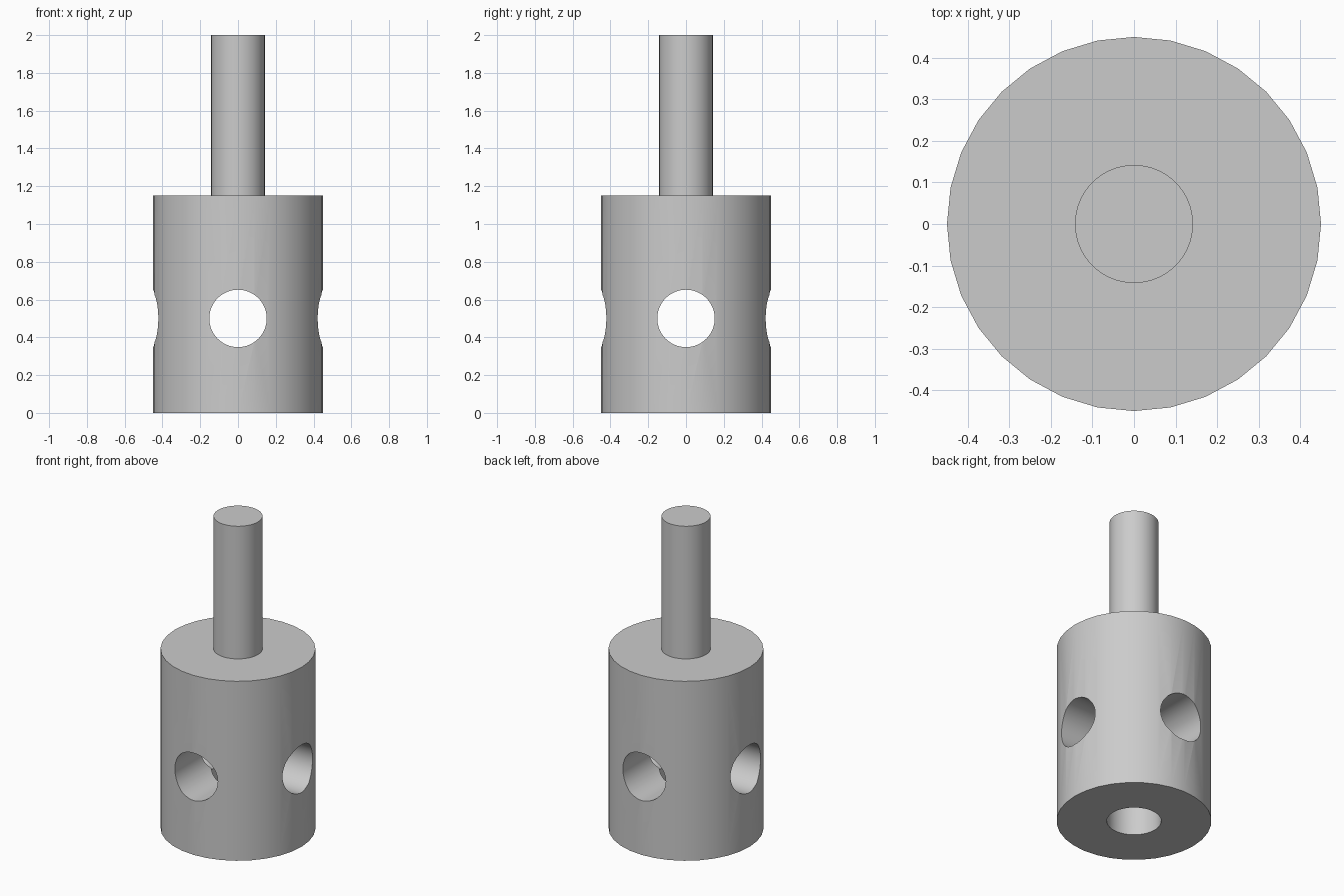
import bpy
from math import pi, radians

cube = bpy.data.objects.get("Cube")
if cube:
    bpy.data.objects.remove(cube, do_unlink=True)

metal = bpy.data.materials.new("grey_metal")
metal.use_nodes = True
GREY = (0.6, 0.6, 0.6, 1)
metal.diffuse_color = GREY
metal.node_tree.nodes["Principled BSDF"].inputs["Base Color"].default_value = GREY


def cylinder(name, radius, bottom, top, sides, turn=(0, 0, 0)):
    """Round bar centred on the vertical axis, optionally turned on its side."""
    bpy.ops.mesh.primitive_cylinder_add(
        vertices=sides, radius=radius, depth=top - bottom,
        location=(0, 0, (top + bottom) / 2), rotation=turn)
    obj = bpy.context.object
    obj.name = obj.data.name = name
    obj.data.materials.append(metal)
    return obj


def drill(target, cutter):
    """Cut the cutter out of the target, then discard it."""
    bpy.context.view_layer.objects.active = target
    mod = target.modifiers.new(cutter.name, "BOOLEAN")
    mod.operation, mod.solver, mod.object = "DIFFERENCE", "EXACT", cutter
    bpy.ops.object.modifier_apply(modifier=mod.name)
    bpy.data.objects.remove(cutter, do_unlink=True)


def smooth(obj):
    bpy.ops.object.select_all(action="DESELECT")
    obj.select_set(True)
    bpy.context.view_layer.objects.active = obj
    bpy.ops.object.shade_smooth_by_angle(angle=radians(30))


# Collar with a blind bore from below and two crossing side holes
BODY_TOP, HOLE_Z = 1.15, 0.5
collar = cylinder("collar", 0.45, 0, BODY_TOP, 32)
drill(collar, cylinder("bore", 0.158, -0.2, 0.86, 64))
for name, turn in (("hole_front_back", (pi / 2, 0, 0)), ("hole_sides", (0, pi / 2, 0))):
    drill(collar, cylinder(name, 0.152, HOLE_Z - 0.7, HOLE_Z + 0.7, 64, turn))

# Solid shaft on top
shaft = cylinder("shaft", 0.142, BODY_TOP, 2, 64)

for part in (collar, shaft):
    smooth(part)
